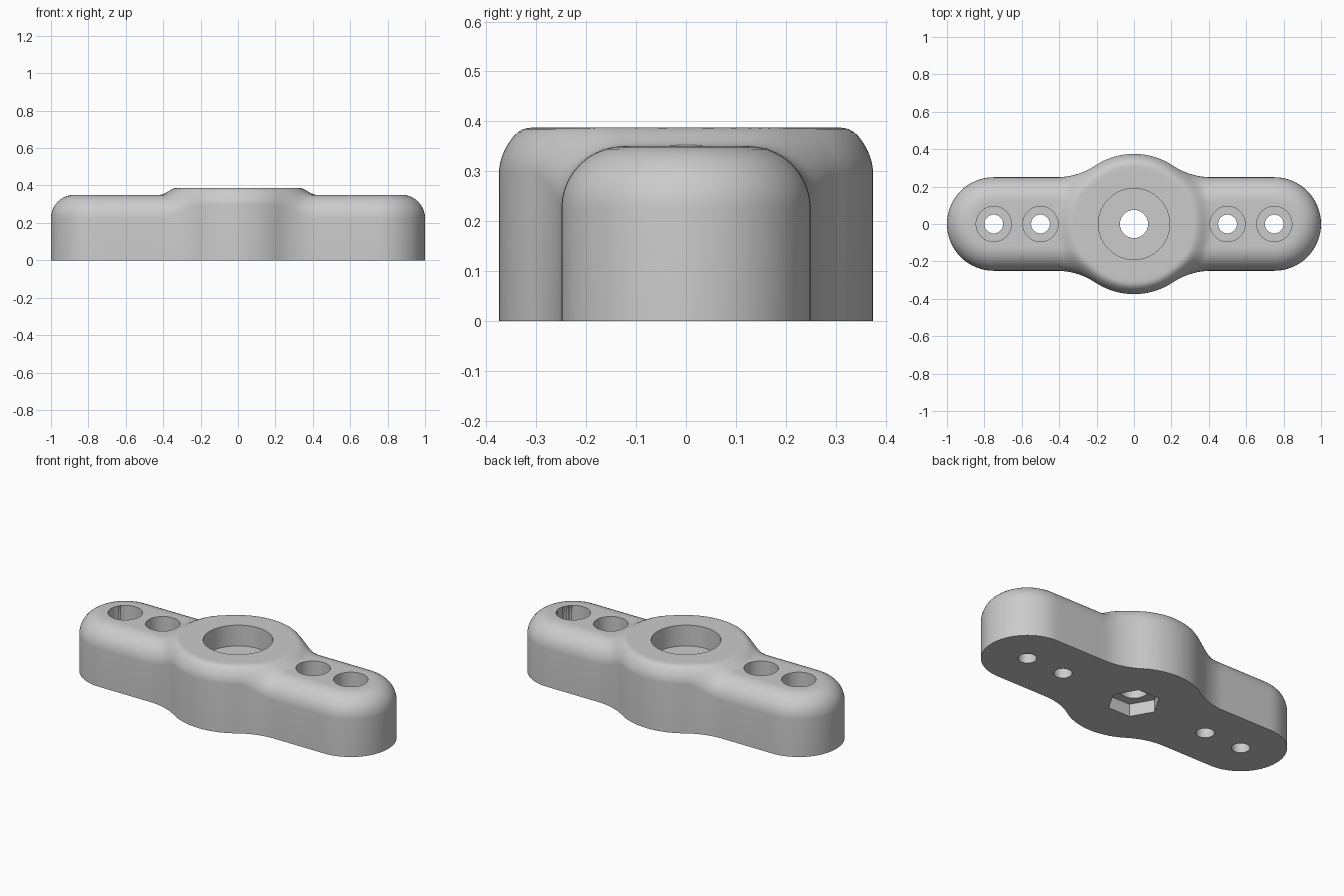
import bpy, bmesh, math
from mathutils import Vector

cube = bpy.data.objects.get("Cube")
if cube:
    bpy.data.objects.remove(cube, do_unlink=True)

ARM_W, ARM_X, ARM_TOP = 0.25, 0.75, 0.35      # arm half width, end centre, height
HUB_R, HUB_RISE, BLEND = 0.375, 0.0375, 0.375  # hub radius, extra height, waist fillet
FILLET_X = math.sqrt((HUB_R + BLEND) ** 2 - (ARM_W + BLEND) ** 2)

mat = bpy.data.materials.new("light grey")
mat.use_nodes = True
grey = (0.6, 0.6, 0.6, 1)
mat.diffuse_color = grey
mat.node_tree.nodes["Principled BSDF"].inputs["Base Color"].default_value = grey


def smooth(a, b, v):
    t = min(max((v - a) / (b - a), 0), 1)
    return t * t * (3 - 2 * t)


def top_height(x, y):
    """Flat arms with the round hub rising out of them."""
    return ARM_TOP + HUB_RISE * (1 - smooth(0.325, 0.42, math.hypot(x, y)))


def quarter_outline():
    """Points and outward normals from the arm tip to the hub side."""
    pts = []
    for i in range(17):                                     # rounded arm end
        n = Vector((math.cos(i * math.pi / 32), math.sin(i * math.pi / 32)))
        pts.append((Vector((ARM_X, 0)) + n * ARM_W, n))
    for i in range(1, 10):                                  # straight arm side
        pts.append((Vector((ARM_X + (FILLET_X - ARM_X) * i / 10, ARM_W)), Vector((0, 1))))
    centre = Vector((FILLET_X, ARM_W + BLEND))
    meet = math.atan2(centre.y, centre.x)
    for i in range(24):                                     # concave waist
        a = math.pi / 2 + (meet - math.pi / 2) * i / 24
        n = Vector((math.cos(a), math.sin(a)))
        pts.append((centre - n * BLEND, n))
    for i in range(15):                                     # hub side
        a = meet + (math.pi / 2 - meet) * i / 14
        n = Vector((math.cos(a), math.sin(a)))
        pts.append((n * HUB_R, n))
    return pts


# Mirror the quarter into the full outline
quarter = quarter_outline()
flip = lambda pts, sx, sy: [(Vector((p.x * sx, p.y * sy)), Vector((n.x * sx, n.y * sy))) for p, n in pts]
outline = (quarter + flip(quarter[:-1], -1, 1)[::-1]
           + flip(quarter[1:], -1, -1) + flip(quarter[1:-1], 1, -1)[::-1])

# Rings: base, rounded shoulder, then the top running in to the centre line
ROUND, INNER = 10, 14
rings = [[Vector((p.x, p.y, 0)) for p, n in outline]]
for k in range(ROUND + INNER + 1):
    ring = []
    for p, n in outline:
        f = 0.125 - 0.055 * (1 - smooth(0.2, 0.42, abs(p.x)))
        a = min(k / ROUND, 1) * math.pi / 2
        q = p - n * f * (1 - math.cos(a))
        if k > ROUND:
            spine = Vector((max(-ARM_X, min(ARM_X, q.x)), 0))
            q = q.lerp(spine, (k - ROUND) / INNER)
        ring.append(Vector((q.x, q.y, top_height(q.x, q.y) - f + f * math.sin(a))))
    rings.append(ring)

bm = bmesh.new()
vr = [[bm.verts.new(v) for v in ring] for ring in rings]
count = len(outline)
for lower, upper in zip(vr, vr[1:]):
    for i in range(count):
        j = (i + 1) % count
        bm.faces.new((lower[i], lower[j], upper[j], upper[i]))
bm.faces.new(vr[0][::-1])
bmesh.ops.remove_doubles(bm, verts=bm.verts, dist=1e-5)
bmesh.ops.recalc_face_normals(bm, faces=bm.faces)
mesh = bpy.data.meshes.new("mounting_handle")
bm.to_mesh(mesh)
bm.free()
mesh.materials.append(mat)
body = bpy.data.objects.new("mounting_handle", mesh)
bpy.context.collection.objects.link(body)


def cut(x, radius, z0, z1, sides=64):
    """Bore a straight hole and remove its cutter."""
    bpy.ops.mesh.primitive_cylinder_add(vertices=sides, radius=radius, depth=z1 - z0,
                                        location=(x, 0, (z0 + z1) / 2))
    cutter = bpy.context.object
    cutter.name = "hole_cutter"
    cutter.hide_render = True
    if sides == 6:
        cutter.rotation_euler.z = math.pi / 6
    cutter.data.materials.append(mat)
    mod = body.modifiers.new("hole", 'BOOLEAN')
    mod.operation, mod.solver, mod.object = 'DIFFERENCE', 'EXACT', cutter
    bpy.ops.object.select_all(action='DESELECT')
    body.select_set(True)
    bpy.context.view_layer.objects.active = body
    bpy.ops.object.modifier_apply(modifier=mod.name)
    bpy.data.objects.remove(cutter, do_unlink=True)


# Centre: bearing recess, bolt hole and hexagonal nut pocket
cut(0, 0.19, 0.2625, 0.6)
cut(0, 0.075, -0.1, 0.5)
cut(0, 0.144, -0.1, 0.075, 6)
# Counterbored screw holes along both arms
for x in (-0.75, -0.5, 0.5, 0.75):
    cut(x, 0.094, 0.125, 0.6)
    cut(x, 0.05, -0.1, 0.5)

bpy.ops.object.select_all(action='DESELECT')
body.select_set(True)
bpy.context.view_layer.objects.active = body
bpy.ops.object.shade_smooth_by_angle(angle=math.radians(30))
